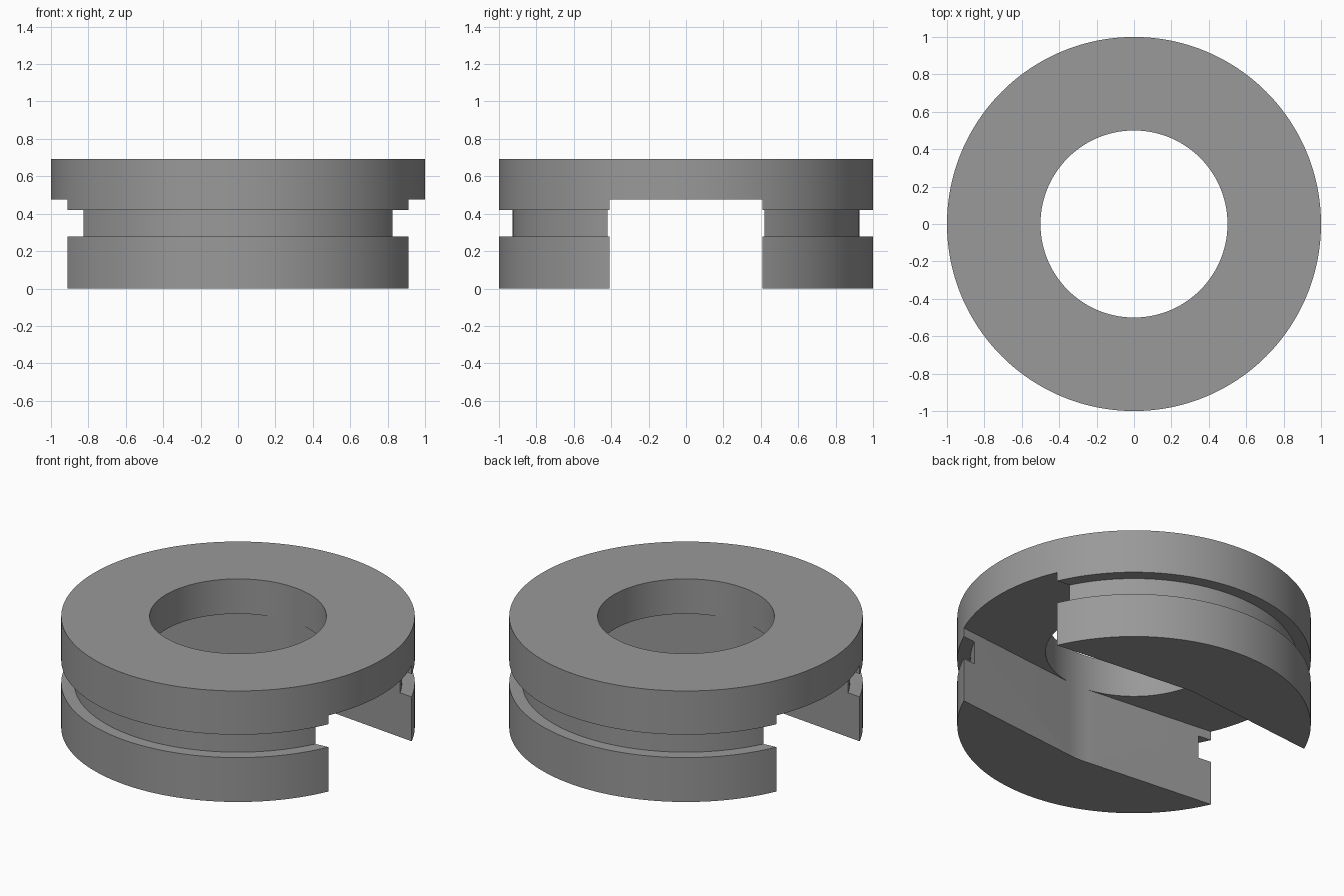
import bpy, bmesh, math

if "Cube" in bpy.data.objects:
    bpy.data.objects.remove(bpy.data.objects["Cube"])

SEGS = 192
H, SLOT_TOP, R_HOLE, R_GROOVE = 0.693, 0.475, 0.5, 0.927


def finish(name, bm):
    bmesh.ops.recalc_face_normals(bm, faces=bm.faces)
    mesh = bpy.data.meshes.new(name)
    bm.to_mesh(mesh)
    bm.free()
    obj = bpy.data.objects.new(name, mesh)
    bpy.context.collection.objects.link(obj)
    return obj


def lathe(name, profile):
    """Spin a closed (radius, z) profile around the z axis."""
    bm = bmesh.new()
    rings = []
    for i in range(SEGS):
        a = 2 * math.pi * i / SEGS
        rings.append([bm.verts.new((r * math.cos(a), r * math.sin(a), z)) for r, z in profile])
    n = len(profile)
    for i in range(SEGS):
        a, b = rings[i], rings[(i + 1) % SEGS]
        for j in range(n):
            k = (j + 1) % n
            bm.faces.new((a[j], b[j], b[k], a[k]))
    return finish(name, bm)


def prism(name, outline, z0, z1):
    bm = bmesh.new()
    face = bm.faces.new([bm.verts.new((x, y, z0)) for x, y in outline])
    up = bmesh.ops.extrude_face_region(bm, geom=[face])["geom"]
    for v in up:
        if isinstance(v, bmesh.types.BMVert):
            v.co.z = z1
    return finish(name, bm)


# Grooved ring body
ring = lathe("grooved_ring", [
    (R_HOLE, 0), (1, 0), (1, 0.277), (R_GROOVE, 0.277),
    (R_GROOVE, 0.42), (1, 0.42), (1, H), (R_HOLE, H)])

# Cross slot: walls run tangent from the bore and narrow toward both ends
t = math.radians(84.2)
tx, ty = (R_HOLE - 0.0005) * math.cos(t), (R_HOLE - 0.0005) * math.sin(t)
ex = 1.2
ey = (R_HOLE - ex * math.cos(t)) / math.sin(t)
slot = prism("slot_cutter", [
    (ex, -ey), (ex, ey), (tx, ty), (-tx, ty),
    (-ex, ey), (-ex, -ey), (-tx, -ty), (tx, -ty)], -0.5, SLOT_TOP)
slot.hide_render = True

cut = ring.modifiers.new("slot", "BOOLEAN")
cut.operation = "DIFFERENCE"
cut.solver = "EXACT"
cut.object = slot
bpy.context.view_layer.objects.active = ring
ring.select_set(True)
bpy.ops.object.modifier_apply(modifier=cut.name)
bpy.data.objects.remove(slot)

# Single grey finish, smooth round walls with crisp edges
grey = bpy.data.materials.new("grey")
grey.diffuse_color = (0.32, 0.32, 0.32, 1)
grey.use_nodes = True
grey.node_tree.nodes["Principled BSDF"].inputs["Base Color"].default_value = grey.diffuse_color
ring.data.materials.clear()
ring.data.materials.append(grey)
bpy.ops.object.shade_smooth_by_angle(angle=math.radians(30))
